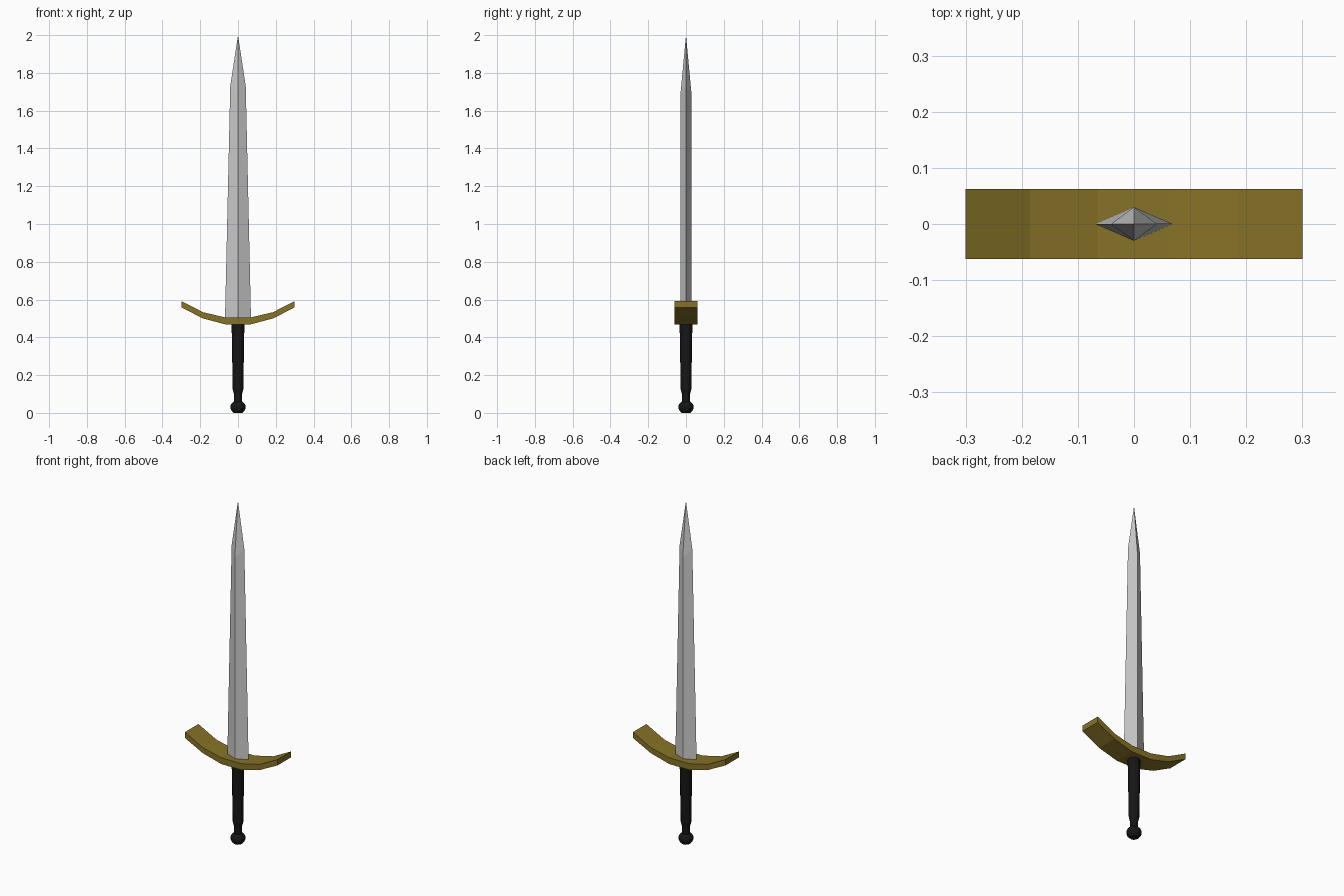
import bpy, bmesh
from math import cos, sin, pi

if "Cube" in bpy.data.objects:
    bpy.data.objects.remove(bpy.data.objects["Cube"])


def material(name, color):
    m = bpy.data.materials.new(name)
    m.diffuse_color = (*color, 1)
    m.use_nodes = True
    m.node_tree.nodes["Principled BSDF"].inputs["Base Color"].default_value = m.diffuse_color
    return m


def make(name, verts, faces, mat=None):
    me = bpy.data.meshes.new(name)
    me.from_pydata(verts, [], faces)
    bm = bmesh.new()
    bm.from_mesh(me)
    bmesh.ops.recalc_face_normals(bm, faces=bm.faces)
    bm.to_mesh(me)
    bm.free()
    ob = bpy.data.objects.new(name, me)
    bpy.context.collection.objects.link(ob)
    if mat:
        me.materials.append(mat)
    return ob


def lathe(name, profile, sides, mat):
    verts = [(r * cos(2 * pi * i / sides), r * sin(2 * pi * i / sides), z)
             for r, z in profile for i in range(sides)]
    faces = [(k * sides + i, k * sides + (i + 1) % sides,
              (k + 1) * sides + (i + 1) % sides, (k + 1) * sides + i)
             for k in range(len(profile) - 1) for i in range(sides)]
    faces += [tuple(range(sides)), tuple(range(len(verts) - sides, len(verts)))]
    return make(name, verts, faces, mat)


gold = material("brass", (0.24, 0.17, 0.02))
black = material("black_leather", (0.008, 0.008, 0.008))

# Blade: diamond section, edges and ridges meeting at the point
w0, w1, t = 0.069, 0.041, 0.03
ze, zr = 1.73, 1.68
verts = [(w0, 0, 0.49), (0, t, 0.49), (-w0, 0, 0.49), (0, -t, 0.49),
         (w1, 0, ze), (0, t, zr), (-w1, 0, ze), (0, -t, zr), (0, 0, 2)]
faces = [(3, 2, 1, 0)]
for i in range(4):
    j = (i + 1) % 4
    faces += [(i, j, 4 + j, 4 + i), (4 + i, 4 + j, 8)]
make("blade", verts, faces)

# Crossguard: upswept bar extruded through its depth
half = [(0.065, 0.468, 0.505), (0.185, 0.5, 0.533), (0.3, 0.558, 0.592)]
path = [(-x, b, h) for x, b, h in reversed(half)] + half
d = 0.062
verts = [p for x, b, h in path
         for p in ((x, -d, b), (x, d, b), (x, d, h), (x, -d, h))]
faces = [(0, 1, 2, 3), tuple(range(len(verts) - 4, len(verts)))]
for k in range(len(path) - 1):
    for i in range(4):
        j = (i + 1) % 4
        faces.append((4 * k + i, 4 * k + j, 4 * k + 4 + j, 4 * k + 4 + i))
make("crossguard", verts, faces, gold)

# Grip: tapering handle
lathe("grip", [(0.021, 0.04), (0.022, 0.1), (0.028, 0.125), (0.034, 0.475)], 12, black)

# Pommel: flattened knob
lathe("pommel", [(0.022, 0.0), (0.034, 0.011), (0.04, 0.024), (0.04, 0.038),
                 (0.034, 0.05), (0.022, 0.06)], 12, black)
